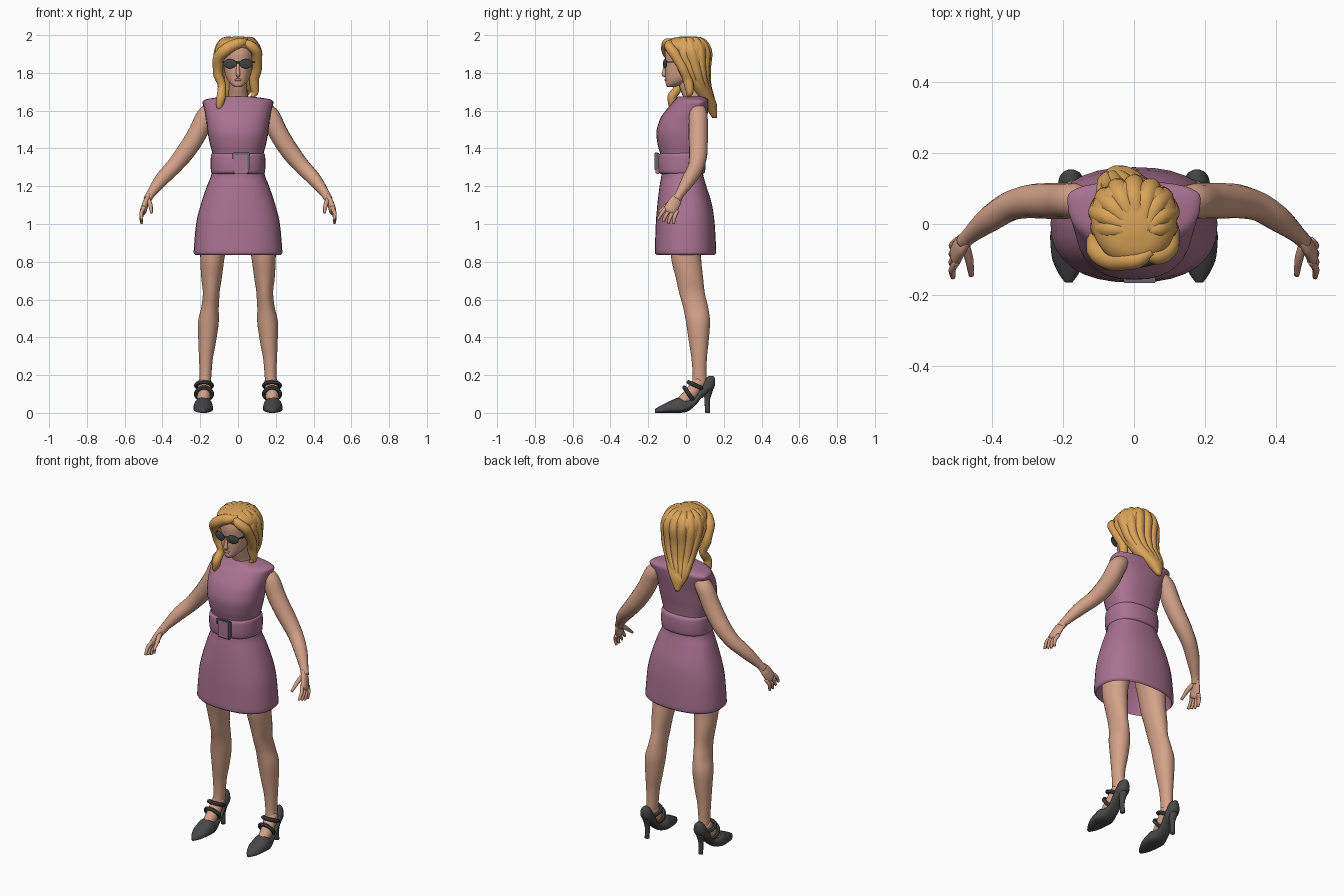
import bpy, bmesh, math
from mathutils import Vector

default = bpy.data.objects.get("Cube")
if default:
    bpy.data.objects.remove(default, do_unlink=True)


def material(name, red, green, blue):
    mat = bpy.data.materials.new(name)
    mat.use_nodes = True
    colour = (red, green, blue, 1)
    mat.diffuse_color = colour
    mat.node_tree.nodes["Principled BSDF"].inputs["Base Color"].default_value = colour
    return mat


skin = material("skin", .66, .36, .25)
mauve = material("mauve cloth", .40, .17, .28)
blonde = material("blonde hair", .70, .37, .10)
leather = material("dark leather", .065, .065, .065)
glass = material("dark glass", .05, .055, .06)
metal = material("grey metal", .13, .13, .14)
lip = material("lip pink", .50, .21, .18)


def spline(rows, steps):
    """Refine rows of numbers with a monotone cubic curve."""
    if steps < 2:
        return rows
    delta = [[b - a for a, b in zip(r, q)] for r, q in zip(rows, rows[1:])]
    slopes = [delta[0]]
    for before, after in zip(delta, delta[1:]):
        slopes.append([2 * a * b / (a + b) if a * b > 0 else 0 for a, b in zip(before, after)])
    slopes.append(delta[-1])
    out = []
    for i in range(len(delta)):
        for k in range(steps):
            t = k / steps
            out.append([a + m * t + (3 * d - 2 * m - n) * t ** 2 + (m + n - 2 * d) * t ** 3
                        for a, d, m, n in zip(rows[i], delta[i], slopes[i], slopes[i + 1])])
    return out + [list(rows[-1])]


def skin_rings(name, rings, mat, cap_start=True, cap_end=True):
    """Bridge rings of points into one smooth surface."""
    bm = bmesh.new()
    loops = [[bm.verts.new(p) for p in ring] for ring in rings]
    count = len(loops[0])
    for low, high in zip(loops, loops[1:]):
        for i in range(count):
            j = (i + 1) % count
            bm.faces.new((low[i], low[j], high[j], high[i]))
    if cap_start:
        bm.faces.new(loops[0][::-1])
    if cap_end:
        bm.faces.new(loops[-1])
    bmesh.ops.recalc_face_normals(bm, faces=bm.faces)
    return finish(name, bm, mat)


def finish(name, bm, mat, smooth=True):
    mesh = bpy.data.meshes.new(name)
    bm.to_mesh(mesh)
    bm.free()
    for face in mesh.polygons:
        face.use_smooth = smooth
    mesh.materials.append(mat)
    obj = bpy.data.objects.new(name, mesh)
    bpy.context.collection.objects.link(obj)
    return obj


def stack(name, rows, mat, side=1, power=.9, steps=4, lengthwise=False, **caps):
    """Rows: height, half width, front, back, y of widest point, centre x."""
    rings = []
    for z, half, front, back, middle, centre in spline(rows, steps):
        ring = []
        for k in range(32):
            a = math.tau * k / 32
            c, s = math.cos(a), math.sin(a)
            x = side * centre + half * math.copysign(abs(c) ** power, c)
            y = middle + ((back if s > 0 else front) - middle) * abs(s) ** power
            ring.append((x, z, y) if lengthwise else (x, y, z))
        rings.append(ring)
    return skin_rings(name, rings, mat, **caps)


def tube(name, rows, mat, side=1, flat=1, count=14, steps=5):
    """Rows: x, y, z, radius; flat squashes the section across x."""
    rows = spline(rows, steps)
    points = [Vector((side * r[0], r[1], r[2])) for r in rows]
    across, rings = Vector((1, .1, .05)), []
    for i, p in enumerate(points):
        along = (points[min(i + 1, len(points) - 1)] - points[max(i - 1, 0)]).normalized()
        across = (across - along * across.dot(along)).normalized()
        other = along.cross(across)
        r = rows[i][3]
        rings.append([p + across * (r * flat * math.cos(math.tau * k / count))
                      + other * (r * math.sin(math.tau * k / count)) for k in range(count)])
    return skin_rings(name, rings, mat)


def ball(name, place, size, mat, turn=0):
    bm = bmesh.new()
    bmesh.ops.create_uvsphere(bm, u_segments=24, v_segments=12, radius=1)
    obj = finish(name, bm, mat)
    obj.location, obj.scale, obj.rotation_euler.z = place, size, turn
    return obj


def box(name, place, size, mat):
    bm = bmesh.new()
    bmesh.ops.create_cube(bm, size=1)
    bmesh.ops.scale(bm, vec=size, verts=bm.verts)
    bmesh.ops.bevel(bm, geom=bm.edges[:], offset=min(size) / 4, segments=2, affect='EDGES')
    obj = finish(name, bm, mat, False)
    obj.location = place
    return obj


# Dress, with a hollow skirt
stack("dress", [
    (.835, .225, -.155, .15, 0, 0), (.85, .235, -.165, .16, 0, 0),
    (1, .222, -.16, .152, 0, 0), (1.1, .198, -.152, .138, 0, 0),
    (1.2, .165, -.14, .108, 0, 0), (1.27, .14, -.13, .09, -.01, 0),
    (1.36, .135, -.135, .085, -.01, 0), (1.42, .148, -.15, .09, -.01, 0),
    (1.48, .16, -.157, .1, -.01, 0), (1.55, .168, -.14, .11, .01, 0),
    (1.61, .18, -.1, .118, .05, 0), (1.645, .188, -.07, .12, .07, 0),
    (1.66, .17, -.055, .115, .06, 0), (1.675, .07, -.045, .09, .03, 0)],
    mauve, power=.85, cap_start=False)
stack("skirt_lining", [(.835, .225, -.155, .15, 0, 0), (1.1, .18, -.13, .12, 0, 0)],
      mauve, power=.85, steps=1, cap_start=False)

# Belt and buckle
stack("belt", [(1.26, .13, -.12, .08, -.01, 0), (1.275, .143, -.148, .1, -.01, 0),
               (1.32, .145, -.153, .104, -.01, 0), (1.365, .143, -.15, .1, -.01, 0),
               (1.38, .13, -.12, .08, -.01, 0)], mauve, power=.85)
box("buckle_panel", (.015, -.15, 1.32), (.08, .025, .11), mauve)
box("buckle_top_bar", (.015, -.157, 1.373), (.09, .018, .012), metal)
box("buckle_side_bar", (.056, -.157, 1.33), (.01, .018, .09), metal)
box("buckle_short_bar", (-.026, -.157, 1.358), (.008, .018, .03), metal)

# Neck, head and face
tube("neck", [(0, .05, 1.6, .06), (0, .035, 1.68, .052), (0, .01, 1.74, .048),
              (0, 0, 1.8, .05)], skin)
stack("head", [(1.725, .018, -.1, -.06, -.08, 0), (1.74, .038, -.107, -.02, -.06, 0),
               (1.77, .06, -.108, .03, -.03, 0), (1.81, .072, -.11, .06, -.01, 0),
               (1.85, .079, -.108, .08, 0, 0), (1.9, .082, -.112, .09, 0, 0),
               (1.95, .07, -.1, .08, 0, 0), (1.975, .04, -.06, .05, 0, 0)], skin)
tube("nose", [(0, -.106, 1.85, .008), (0, -.115, 1.81, .01), (0, -.117, 1.793, .012),
              (0, -.105, 1.782, .008)], skin)
ball("lips", (0, -.107, 1.763), (.02, .007, .007), lip)

# Sunglasses
for s, tag in ((1, "left"), (-1, "right")):
    ball(tag + "_lens", (.042 * s, -.111, 1.848), (.036, .007, .025), glass, .25 * s)
    tube(tag + "_temple_arm", [(.074, -.1, 1.858, .004), (.086, -.06, 1.858, .004),
                               (.09, .01, 1.85, .004)], leather, s, count=6)
tube("glasses_bridge", [(-.015, -.115, 1.855, .004), (.015, -.115, 1.855, .004)],
     leather, count=6)

# Hair mass and its tapering tail
stack("hair", [
    (1.56, .012, .14, .165, .15, -.05), (1.62, .045, .1, .165, .13, -.04),
    (1.68, .075, .05, .145, .09, -.02), (1.75, .095, .02, .118, .06, 0),
    (1.82, .11, -.01, .115, .04, 0), (1.88, .122, -.045, .12, .03, 0),
    (1.92, .122, -.09, .122, .02, 0), (1.95, .112, -.113, .115, .01, 0),
    (1.98, .075, -.085, .085, 0, 0), (1.992, .025, -.03, .03, 0, 0)], blonde)

# Swept fringe and front locks
tube("fringe_right", [(.05, -.075, 1.965, .015), (0, -.1, 1.955, .028),
                      (-.06, -.1, 1.925, .032), (-.105, -.07, 1.87, .03),
                      (-.107, -.045, 1.8, .026), (-.085, -.04, 1.73, .022),
                      (-.09, -.075, 1.67, .024), (-.098, -.075, 1.63, .018),
                      (-.105, -.07, 1.6, .004)], blonde)
tube("fringe_left", [(.02, -.08, 1.965, .012), (.065, -.09, 1.945, .025),
                     (.1, -.06, 1.9, .028), (.102, -.02, 1.83, .026),
                     (.085, .01, 1.76, .026), (.09, .02, 1.7, .02),
                     (.07, .01, 1.67, .006)], blonde)

# Locks flowing from the crown to the tail
for i in range(9):
    a = math.radians(-20 + 27.5 * i)
    c, s = math.cos(a), math.sin(a)
    tube("hair_lock_%d" % (i + 1), [
        (.02 + .02 * c, -.02, 1.974, .015), (.07 * c, .01 + .065 * s, 1.962, .028),
        (.1 * c, .02 + .09 * s, 1.9, .03), (.095 * c, .045 + .06 * s, 1.82, .027),
        (-.01 + .075 * c, .075 + .035 * s, 1.74, .024),
        (-.04 + .045 * c, .12 + .015 * s, 1.66, .018),
        (-.05 + .02 * c, .14 + .01 * s, 1.59, .005)], blonde)

for s, tag in ((1, "left_"), (-1, "right_")):
    # Arm, palm and fingers
    tube(tag + "arm", [(.13, .065, 1.62, .035), (.172, .065, 1.57, .05),
                       (.215, .065, 1.48, .051), (.275, .065, 1.385, .049),
                       (.335, .055, 1.31, .043), (.405, .015, 1.235, .037),
                       (.465, -.035, 1.155, .023), (.48, -.05, 1.13, .022)], skin, s)
    tube(tag + "palm", [(.468, -.038, 1.15, .022), (.487, -.06, 1.115, .034),
                        (.5, -.082, 1.075, .036), (.503, -.09, 1.06, .026)], skin, s, flat=.5)
    for i, finger in enumerate(("index", "middle", "ring", "little")):
        y, drop = -.113 + .019 * i, .01 * min(i, 2)
        tube(tag + finger + "_finger", [
            (.497, y + .01, 1.09 - drop, .011), (.512, y - .017 + .004 * i, 1.055 - drop, .01),
            (.51, y - .037 + .009 * i, 1.022 - drop, .007)], skin, s, count=8)
    tube(tag + "thumb", [(.476, -.06, 1.13, .014), (.464, -.1, 1.1, .012),
                         (.458, -.145, 1.06, .007)], skin, s, count=8)

    # Leg and foot
    stack(tag + "leg", [
        (.14, .03, .03, .11, .07, .175), (.2, .031, .035, .108, .07, .172),
        (.28, .036, .03, .11, .07, .17), (.38, .047, .015, .12, .07, .163),
        (.48, .055, 0, .127, .065, .157), (.56, .046, -.015, .117, .05, .148),
        (.63, .044, -.035, .1, .035, .142), (.72, .055, -.055, .09, .02, .14),
        (.83, .065, -.08, .08, 0, .135), (1, .08, -.09, .09, 0, .11)],
        skin, s, power=1)
    tube(tag + "foot", [(.175, .075, .17, .034), (.178, .045, .125, .036),
                        (.182, 0, .075, .034), (.184, -.04, .045, .028)], skin, s)

    # Pointed shoe with a thin heel and instep straps
    stack(tag + "shoe", [
        (-.165, .01, 0, .02, .01, .184), (-.14, .028, 0, .035, .01, .184),
        (-.09, .048, 0, .06, .02, .184), (-.035, .052, 0, .082, .02, .184),
        (0, .046, .004, .07, .03, .183), (.04, .037, .03, .075, .05, .182),
        (.08, .036, .075, .135, .1, .18), (.12, .035, .105, .195, .14, .178),
        (.145, .024, .125, .195, .15, .177), (.153, .008, .145, .18, .16, .177)],
        leather, s, lengthwise=True)
    tube(tag + "heel", [(.178, .115, 0, .013), (.178, .112, .06, .014),
                        (.178, .118, .13, .028)], leather, s)
    for label, y, z, tilt in (("upper", .052, .145, -25), ("lower", .015, .1, -55)):
        bpy.ops.mesh.primitive_torus_add(
            location=(.18 * s, y, z), rotation=(math.radians(tilt), 0, 0),
            major_segments=28, minor_segments=8, major_radius=.042, minor_radius=.011)
        strap = bpy.context.object
        strap.name = tag + label + "_strap"
        strap.data.materials.append(leather)
        bpy.ops.object.shade_smooth_by_angle()
